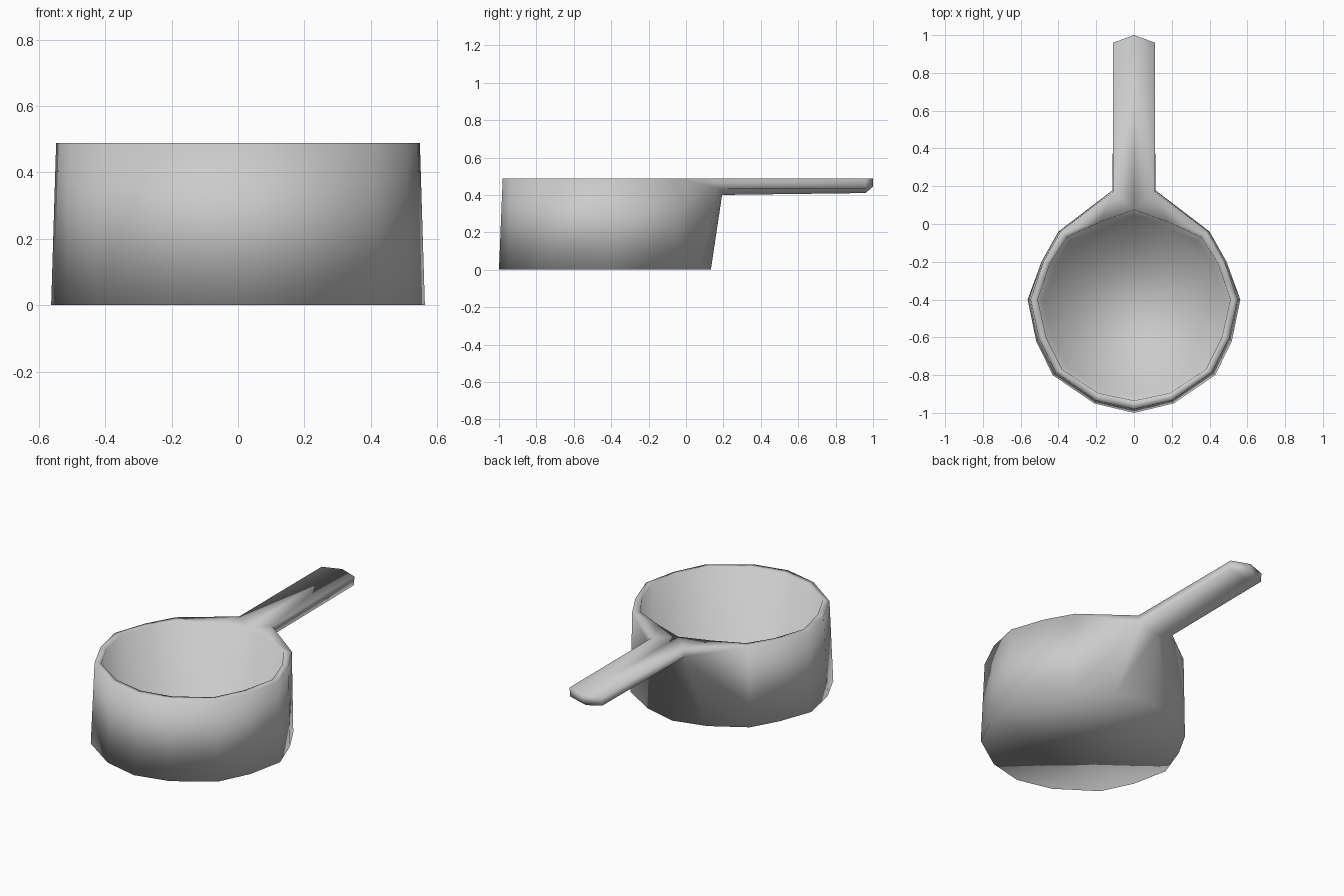
import bpy
import bmesh

if "Cube" in bpy.data.objects:
    bpy.data.objects.remove(bpy.data.objects["Cube"])

bm = bmesh.new()


def points(outline, z):
    return [bm.verts.new((x, y, z)) for x, y in outline]


def strip(a, b):
    """Quads between two equally long rows of vertices."""
    for i in range(len(a) - 1):
        bm.faces.new((a[i], a[i + 1], b[i + 1], b[i]))


# Cup outlines: right half, front to back
base_line = [(0, -1), (.21, -.95), (.43, -.8), (.518, -.62), (.563, -.4),
             (.49, -.2), (.4, -.04), (.2, .08), (0, .133)]
outer_line = [(0, -.98), (.2, -.935), (.415, -.785), (.505, -.6), (.548, -.4),
              (.48, -.2), (.39, -.04)]
inner_line = [(0, -.935), (.19, -.895), (.38, -.77), (.465, -.6), (.51, -.4),
              (.445, -.21), (.355, -.07), (.18, .01), (0, .075)]
# The floor is slightly smaller than the rim opening
floor_line = [(x * .94, -.43 + (y + .43) * .94) for x, y in inner_line]

base = points(base_line, 0)
outer = points(outer_line, .488)
inner = points(inner_line, .488)
floor = points(floor_line, .075)

# Handle root on the cup wall: top corner, lower corner, underside centre
root_top = bm.verts.new((.11, .17, .488))
root_side = bm.verts.new((.114, .178, .435))
root_low = bm.verts.new((0, .193, .40))

# Outside wall, rim, inside wall, bottom and floor
strip(base, outer + [root_side, root_low])
strip(outer + [root_top], inner[:8])
strip(inner, floor)
bm.faces.new((outer[6], root_side, root_top))
bm.faces.new(base)
bm.faces.new(floor)

# Handle: flat top running straight to a blunt pointed end
tip_top = bm.verts.new((0, 1, .488))
tip_corner = bm.verts.new((.11, .96, .488))
tip_side = bm.verts.new((.108, .96, .435))
tip_front = bm.verts.new((0, 1, .445))
tip_low = bm.verts.new((0, .96, .41))
bm.faces.new((inner[7], root_top, inner[8]))
bm.faces.new((inner[8], root_top, tip_top))
bm.faces.new((root_top, tip_corner, tip_top))
strip([root_top, root_side, root_low], [tip_corner, tip_side, tip_low])
bm.faces.new((tip_top, tip_corner, tip_side, tip_front))
bm.faces.new((tip_front, tip_side, tip_low))

# Mirror the right half into a complete, smooth shell
bmesh.ops.mirror(bm, geom=bm.verts[:] + bm.edges[:] + bm.faces[:],
                 axis='X', merge_dist=.0005)
bmesh.ops.remove_doubles(bm, verts=bm.verts, dist=.0005)
bmesh.ops.recalc_face_normals(bm, faces=bm.faces)
for f in bm.faces:
    f.smooth = True

mesh = bpy.data.meshes.new("saucepan")
bm.to_mesh(mesh)
bm.free()
bpy.context.collection.objects.link(bpy.data.objects.new("saucepan", mesh))
